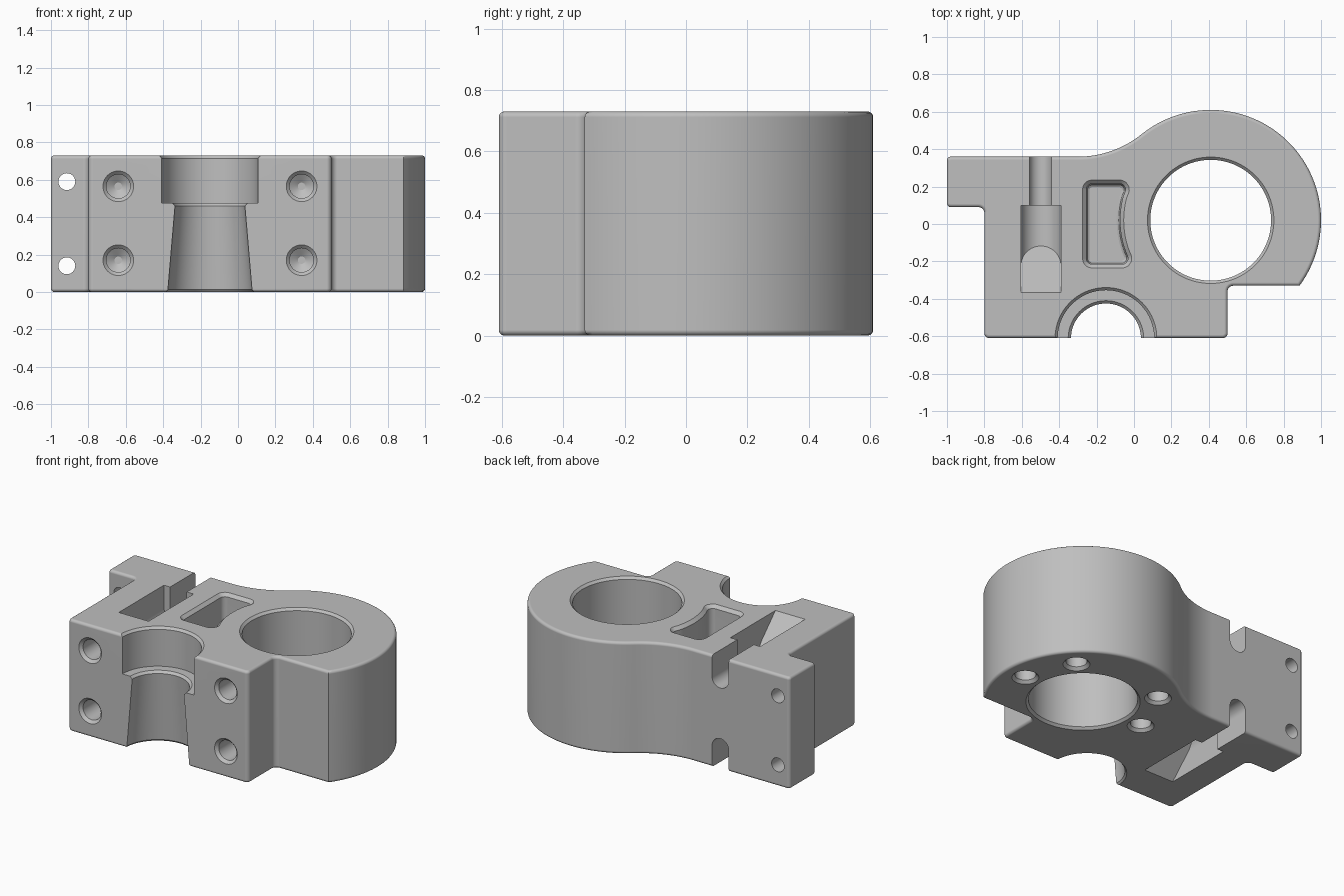
import bpy, bmesh, math
from mathutils import Vector

if "Cube" in bpy.data.objects:
    bpy.data.objects.remove(bpy.data.objects["Cube"])

H = 0.73                    # body height
RIM = 0.018                 # rim rounding
BORE = (0.41, 0.02)         # centre of the large ring
SCREW_Z = 0.59              # clamp screw axis height


def arc(c, r, start, end, n):
    steps = [math.radians(start + (end - start) * i / n) for i in range(n + 1)]
    return [(c[0] + r * math.cos(a), c[1] + r * math.sin(a)) for a in steps]


def circle(c, r, n):
    return arc(c, r, 0, 360, n)[:-1]


def rounded(corners, n=5):
    """Fillet each (x, y, radius) corner; a bare (x, y) point stays as it is."""
    out = []
    for i, c in enumerate(corners):
        p = Vector(c[:2])
        if len(c) == 2:
            out.append(p)
            continue
        a = (Vector(corners[i - 1][:2]) - p).normalized()
        b = (Vector(corners[(i + 1) % len(corners)][:2]) - p).normalized()
        half, r = a.angle(b) / 2, c[2]
        t = r / math.tan(half)
        mid = p + (a + b).normalized() * r / math.sin(half)
        for k in range(n + 1):
            v = (p + a * t - mid).lerp(p + b * t - mid, k / n)
            out.append(mid + v.normalized() * r)
    return out


def inset(pts, d):
    """Move a counter-clockwise outline inwards by d."""
    out = []
    for i, p in enumerate(pts):
        e1 = (p - pts[i - 1]).normalized()
        e2 = (pts[(i + 1) % len(pts)] - p).normalized()
        n1, n2 = Vector((-e1.y, e1.x)), Vector((-e2.y, e2.x))
        out.append(p + (n1 + n2) * d / (1 + n1.dot(n2)))
    return out


def loft(name, layers, axis="Z", flip=False):
    """Solid through (height, outline) layers; height may depend on the point."""
    bm = bmesh.new()
    rings = []
    for h, pts in layers:
        ring = []
        for u, v in pts:
            w = h(v) if callable(h) else h
            x, y, z = (u, v, w) if axis == "Z" else (u, w, v)
            ring.append(bm.verts.new((x, y, H - z if flip else z)))
        rings.append(ring)
    for low, high in zip(rings, rings[1:]):
        for i in range(len(low)):
            bm.faces.new((low[i - 1], low[i], high[i], high[i - 1]))
    bm.faces.new(rings[0])
    bm.faces.new(rings[-1])
    bmesh.ops.recalc_face_normals(bm, faces=bm.faces)
    if bm.calc_volume(signed=True) < 0:
        bmesh.ops.reverse_faces(bm, faces=bm.faces)
    mesh = bpy.data.meshes.new(name)
    bm.to_mesh(mesh)
    bm.free()
    ob = bpy.data.objects.new(name, mesh)
    bpy.context.collection.objects.link(ob)
    return ob


def lathe(name, c, profile, axis="Z", n=40):
    return loft(name, [(h, circle(c, r, n)) for h, r in profile], axis)


def cut(target, cutter):
    """Subtract the cutter, trying the next solver if one loses the body."""
    cutter.hide_render = True
    for solver in ("EXACT", "MANIFOLD", "FLOAT"):
        backup = target.data.copy()
        mod = target.modifiers.new("cut", "BOOLEAN")
        mod.operation, mod.solver, mod.object = "DIFFERENCE", solver, cutter
        bpy.ops.object.modifier_apply(modifier=mod.name)
        xs = [v.co.x for v in target.data.vertices]
        if xs and max(xs) - min(xs) > 1.9:
            bpy.data.meshes.remove(backup)
            break
        target.data = backup
    bpy.data.objects.remove(cutter)


# Body: ring, block and side tab with softened rims
outline = rounded(
    [(-1, 0.36, 0.02), (-1, 0.09, 0.02), (-0.8, 0.09, 0.03),
     (-0.8, -0.61, 0.025), (0.5, -0.61, 0.025), (0.5, -0.33, 0.03)]
    + arc(BORE, 0.59, -36.4, 128.8, 64)
    + arc((-0.3, 0.903), 0.543, -51.2, -90, 16)[1:])
lower = []
for k in range(5):
    a = math.pi / 2 * k / 4
    lower.append((RIM * (1 - math.cos(a)), inset(outline, RIM * (1 - math.sin(a)))))
upper = [(H - h, pts) for h, pts in reversed(lower)]
body = loft("clamp_body", lower + upper)

# Large bore with chamfered ends
cutters = [lathe("bore", BORE, [
    (-0.01, 0.348), (0.015, 0.323), (H - 0.015, 0.323), (H + 0.01, 0.348)], n=96)]

# Stepped, flared half bore in the front
cutters.append(lathe("front_half_bore", (-0.15, -0.612), [
    (-0.01, 0.245), (0.012, 0.225), (0.46, 0.187), (0.475, 0.202), (0.475, 0.258),
    (H - 0.015, 0.258), (H + 0.01, 0.282)], n=80))

# Blind pocket with a chamfered rim and rounded floor
pocket = rounded(
    [(-0.275, 0.235, 0.05), (-0.275, -0.235, 0.05), (0.015, -0.235, 0.05)]
    + arc(BORE, 0.465, 200, 165, 14) + [(0.0, 0.235, 0.05)])
cutters.append(loft("pocket", [
    (h, inset(pocket, d)) for h, d in
    [(0.35, 0.038), (0.357, 0.027), (0.373, 0.02), (H - 0.02, 0.02), (H + 0.01, -0.01)]]))

# Front screw holes
for x in (-0.64, 0.34):
    for z in (0.17, 0.565):
        cutters.append(lathe("front_hole", (x, z), [
            (-0.62, 0.092), (-0.592, 0.064), (-0.38, 0.064), (-0.35, 0.02)], "Y"))

# Bottom screw holes around the bore
for deg in (0, 45, 135, 180):
    c = arc(BORE, 0.445, deg, deg, 1)[0]
    cutters.append(lathe("bottom_hole", c, [
        (-0.01, 0.09), (0.018, 0.062), (0.2, 0.062), (0.22, 0.02)]))

# Tab through holes
for z in (H - SCREW_Z, SCREW_Z):
    cutters.append(lathe("tab_hole", (-0.915, z), [(0.0, 0.045), (0.45, 0.045)], "Y"))


# Clamp screw slots in the top and bottom: shank channel and ramped head recess
def channel(x, r):
    return arc((x, SCREW_Z), r, 180, 360, 24) + [(x + r, H + 0.02), (x - r, H + 0.02)]


def ramp(z):
    return -0.365 + H - z


for flip in (False, True):
    head = channel(-0.4975, 0.1075)
    cutters.append(loft("head_recess", [(ramp, head), (0.1, head)], "Y", flip))
    shank = channel(-0.5, 0.06)
    cutters.append(loft("shank_channel", [(0.05, shank), (0.45, shank)], "Y", flip))

# Cut everything out of the body
bpy.ops.object.select_all(action="DESELECT")
bpy.context.view_layer.objects.active = body
body.select_set(True)
for cutter in cutters:
    cut(body, cutter)

# Single grey metal
grey = bpy.data.materials.new("machined_grey")
grey.use_nodes = True
colour = (0.52, 0.52, 0.52, 1)
grey.diffuse_color = colour
grey.node_tree.nodes["Principled BSDF"].inputs["Base Color"].default_value = colour
body.data.materials.clear()
body.data.materials.append(grey)
for face in body.data.polygons:
    face.material_index = 0

# Smooth curves, crisp edges and flat large faces
bpy.ops.object.shade_smooth_by_angle(angle=math.radians(32))
weighted = body.modifiers.new("flat_face_normals", "WEIGHTED_NORMAL")
weighted.keep_sharp = True
